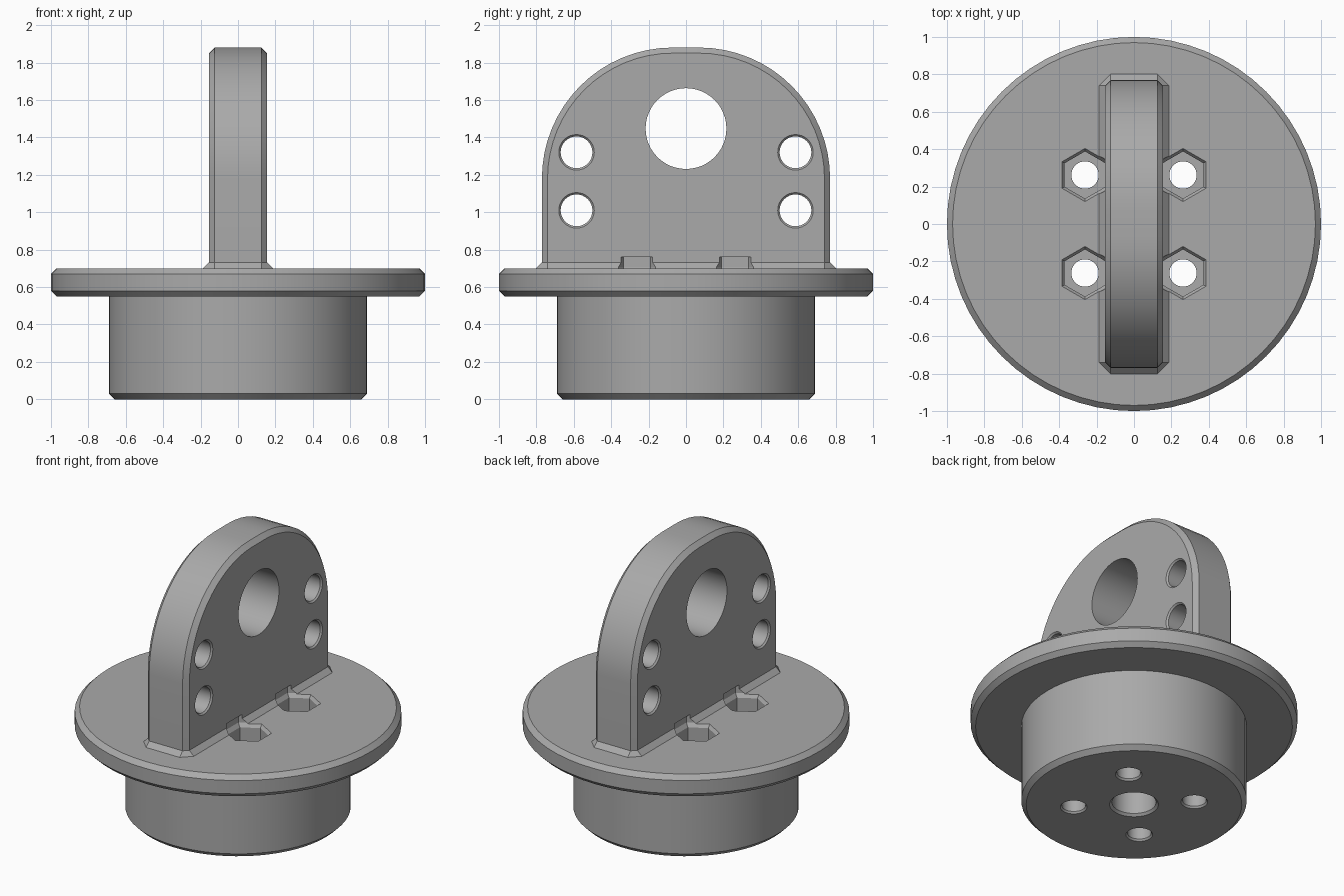
import bpy, bmesh, math
from mathutils import Matrix, Vector

if "Cube" in bpy.data.objects:
    bpy.data.objects.remove(bpy.data.objects["Cube"])

grey = bpy.data.materials.new("mid grey")
grey.diffuse_color = (0.4, 0.4, 0.4, 1)
grey.use_nodes = True
grey.node_tree.nodes["Principled BSDF"].inputs["Base Color"].default_value = grey.diffuse_color


def loft(name, rings):
    """Solid from a stack of matching closed rings, capped at both ends."""
    bm = bmesh.new()
    rows = [[bm.verts.new(p) for p in ring] for ring in rings]
    n = len(rows[0])
    for a, b in zip(rows, rows[1:]):
        for i in range(n):
            j = (i + 1) % n
            bm.faces.new((a[i], a[j], b[j], b[i]))
    bm.faces.new(rows[0][::-1])
    bm.faces.new(rows[-1])
    bmesh.ops.recalc_face_normals(bm, faces=bm.faces)
    mesh = bpy.data.meshes.new(name)
    bm.to_mesh(mesh)
    bm.free()
    mesh.materials.append(grey)
    obj = bpy.data.objects.new(name, mesh)
    bpy.context.collection.objects.link(obj)
    return obj


def turned(name, profile, sides, centre=(0, 0, 0), turn=0.0, along_x=False):
    """Round or hexagonal solid from (radius, height) pairs."""
    place = Matrix.Translation(centre)
    if along_x:
        place = place @ Matrix.Rotation(math.pi / 2, 4, 'Y')
    rings = [[place @ Vector((r * math.cos(turn + math.tau * i / sides),
                              r * math.sin(turn + math.tau * i / sides), h))
              for i in range(sides)] for r, h in profile]
    return loft(name, rings)


def combine(target, tool, operation):
    mod = target.modifiers.new(tool.name, 'BOOLEAN')
    mod.operation, mod.solver, mod.object = operation, 'EXACT', tool
    bpy.context.view_layer.objects.active = target
    bpy.ops.object.modifier_apply(modifier=mod.name)
    bpy.data.objects.remove(tool)


# Stepped round base: plug and flange with chamfered rims
body = turned("lifting_eye_mount", [
    (0.66, 0), (0.69, 0.03), (0.69, 0.55), (0.97, 0.55),
    (1.0, 0.58), (1.0, 0.67), (0.97, 0.70)], 64)


# Upright plate with rounded shoulders and chamfered edges
def plate_ring(x, inset):
    ring = [(x, -0.77 + inset, 0.62), (x, 0.77 - inset, 0.62)]
    for side, start in ((1, 0), (-1, 90)):
        for i in range(17):
            a = math.radians(start + 90 * i / 16)
            r = 0.70 - inset
            ring.append((x, 0.07 * side + r * math.cos(a), 1.18 + r * math.sin(a)))
    return ring


plate = loft("plate", [plate_ring(-0.155, 0.03), plate_ring(-0.125, 0),
                       plate_ring(0.125, 0), plate_ring(0.155, 0.03)])


# Sloped skirt at the foot of the plate, with cut corners
def skirt_ring(z, grow):
    x, y, c = 0.155 + grow, 0.77 + grow, 0.03 + grow
    return [(x, c - y, z), (x, y - c, z), (x - c, y, z), (c - x, y, z),
            (-x, y - c, z), (-x, c - y, z), (c - x, -y, z), (x - c, -y, z)]


skirt = loft("skirt", [skirt_ring(0.62, 0.032), skirt_ring(0.70, 0.032),
                       skirt_ring(0.732, 0.0)])
combine(body, plate, 'UNION')
combine(body, skirt, 'UNION')

# Large eye through the plate
combine(body, turned("eye", [(0.216, -0.4), (0.216, 0.4)], 48,
                     (0, 0, 1.447), along_x=True), 'DIFFERENCE')

# Four small chamfered side holes through the plate
for y in (-0.585, 0.585):
    for z in (1.01, 1.32):
        combine(body, turned("side_hole", [
            (0.105, -0.165), (0.085, -0.145), (0.085, 0.145), (0.105, 0.165)],
            32, (0, y, z), along_x=True), 'DIFFERENCE')

# Four bolt holes with hexagonal pockets that just graze the plate
for x in (-0.262, 0.262):
    for y in (-0.262, 0.262):
        combine(body, turned("hex_pocket", [(0.126, 0.45), (0.126, 0.68),
                                            (0.146, 0.705), (0.146, 0.76)],
                             6, (x, y, 0), math.pi / 6), 'DIFFERENCE')
        combine(body, turned("bolt_hole", [(0.09, -0.01), (0.073, 0.012),
                                           (0.073, 0.6)], 32, (x, y, 0)),
                'DIFFERENCE')

# Blind centre bore from below
combine(body, turned("centre_bore", [(0.16, -0.01), (0.135, 0.015),
                                     (0.135, 0.55)], 40), 'DIFFERENCE')

body.select_set(True)
bpy.context.view_layer.objects.active = body
bpy.ops.object.shade_smooth_by_angle(angle=math.radians(25))
